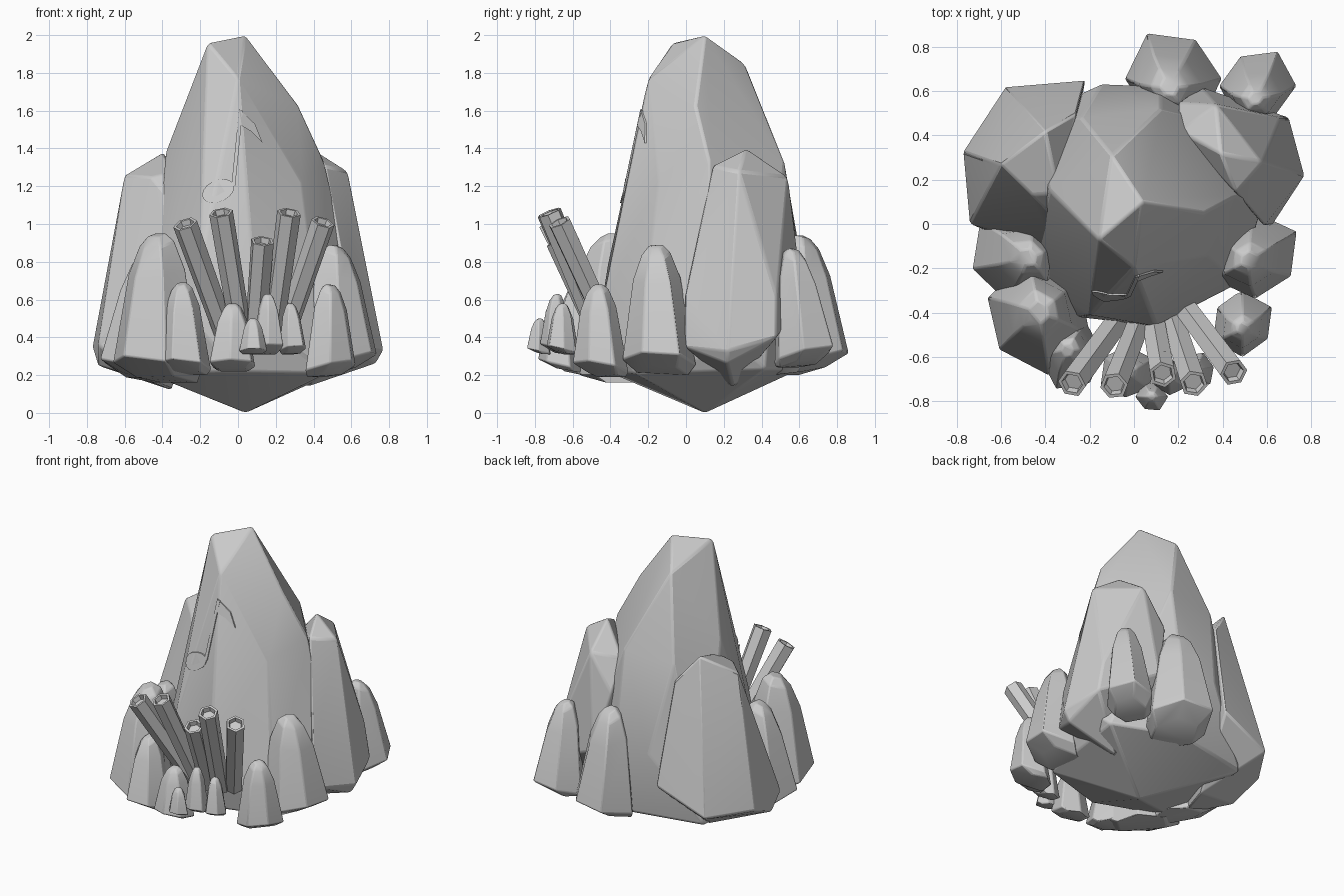
import bpy
import bmesh
from math import sin, cos, pi, radians
from mathutils import Vector
from mathutils.bvhtree import BVHTree

if "Cube" in bpy.data.objects:
    bpy.data.objects.remove(bpy.data.objects["Cube"], do_unlink=True)

# One stone grey for everything
stone = bpy.data.materials.new("stone_grey")
stone.use_nodes = True
grey = (0.6, 0.6, 0.6, 1)
stone.diffuse_color = grey
stone.node_tree.nodes["Principled BSDF"].inputs["Base Color"].default_value = grey


def add_object(name, bm, bevel=0.0):
    """Turn a bmesh into a shaded object with optional worn edges."""
    bmesh.ops.recalc_face_normals(bm, faces=bm.faces[:])
    mesh = bpy.data.meshes.new(name)
    bm.to_mesh(mesh)
    bm.free()
    mesh.materials.append(stone)
    obj = bpy.data.objects.new(name, mesh)
    bpy.context.collection.objects.link(obj)
    bpy.ops.object.select_all(action="DESELECT")
    obj.select_set(True)
    bpy.context.view_layer.objects.active = obj
    bpy.ops.object.shade_smooth_by_angle(angle=radians(18))
    if bevel:
        mod = obj.modifiers.new("worn_edges", "BEVEL")
        mod.width = bevel
        mod.segments = 2
        mod.limit_method = "ANGLE"
        mod.angle_limit = radians(18)
    return obj


def hull(points):
    """Faceted boulder wrapped around a few corner points."""
    bm = bmesh.new()
    for p in points:
        bm.verts.new(p)
    out = bmesh.ops.convex_hull(bm, input=bm.verts[:])
    spare = {g for key in ("geom_interior", "geom_unused") for g in out[key]
             if isinstance(g, bmesh.types.BMVert)}
    if spare:
        bmesh.ops.delete(bm, geom=list(spare), context="VERTS")
    bmesh.ops.dissolve_limit(bm, angle_limit=radians(5),
                             verts=bm.verts[:], edges=bm.edges[:])
    return bm


def hexagon(radius, z, matrix):
    return [matrix @ Vector((radius * cos(radians(30 + 60 * k)),
                             radius * sin(radians(30 + 60 * k)), z)) for k in range(6)]


# Central peak: crown, shoulders, skirt and pointed underside
crown = [(0.04, 0.1, 2), (-0.16, -0.07, 1.96), (-0.1, 0.31, 1.85),
         (0, -0.2, 1.77), (0.32, 0.05, 1.63)]
shoulders = [(0.12, 0.52, 1.33), (-0.24, 0.48, 1.3), (0, -0.3, 1.27),
             (-0.38, 0.15, 1.39), (0.45, 0.12, 1.35), (-0.34, -0.1, 1.05),
             (0.52, 0.12, 1.05), (0.34, -0.15, 1.2), (-0.2, -0.41, 0.8)]
skirt = [(0.1, -0.46, 0.5), (-0.25, -0.42, 0.5), (0.43, -0.26, 0.45),
         (-0.4, -0.22, 0.35), (0.57, 0.05, 0.7), (0.6, 0.3, 0.35),
         (-0.42, 0.4, 0.4), (0.12, 0.62, 0.7), (-0.15, 0.63, 0.7)]
base = [(0.04, 0.1, 0), (0, -0.42, 0.22), (0.47, -0.27, 0.21), (-0.48, -0.22, 0.21),
        (0.55, 0.42, 0.23), (-0.48, 0.48, 0.23), (0.1, 0.6, 0.23)]
peak = hull(crown + shoulders + skirt + base)
surface = BVHTree.FromBMesh(peak)
add_object("central_peak", peak, 0.012)

# Two large flanking boulders
add_object("right_boulder", hull([
    (-0.4, 0.42, 1.38), (-0.6, 0.27, 1.26), (-0.34, 0.14, 1.28),
    (-0.46, 0.13, 1.25), (-0.26, 0.5, 1.2), (-0.65, 0.3, 0.95),
    (-0.33, 0, 1.1), (-0.77, 0.33, 0.35), (-0.74, 0, 0.36),
    (-0.58, 0.62, 0.35), (-0.22, 0.65, 0.5), (-0.36, -0.11, 0.8),
    (-0.74, 0.1, 0.25), (-0.35, 0.25, 0.12), (-0.5, -0.1, 0.18)]), 0.012)
add_object("left_boulder", hull([
    (0.39, 0.32, 1.4), (0.58, 0.28, 1.28), (0.46, 0.14, 1.31),
    (0.37, 0.54, 1.25), (0.2, 0.42, 1.2), (0.63, 0.24, 1), (0.2, 0.55, 1),
    (0.77, 0.22, 0.33), (0.7, 0.48, 0.4), (0.66, 0.48, 0.62),
    (0.59, -0.01, 0.62), (0.62, -0.01, 0.35),
    (0.3, 0.62, 0.6), (0.73, 0.22, 0.26), (0.35, 0.25, 0.13)]), 0.012)


def small_rock(name, x, y, z0, z1, r, lean, turn):
    """Six-sided standing stone: underside cut on a slant, blunt leaning tip."""
    outward = Vector((x, y)).normalized()
    points = []
    for t, s in ((0, 0.7), (0.1, 1), (0.74, 0.65), (0.93, 0.4), (1, 0.2)):
        for k in range(6):
            a = radians(turn + 60 * k)
            wobble = 1 + 0.09 * cos(2 * a + x * 9)
            facing = outward.x * cos(a) + outward.y * sin(a)
            rise = 0.08 * facing if t < 0.2 else -0.04 * facing
            # The lowest ring keeps to the inner side
            inset = 0.3 * r if t == 0 else 0
            points.append((x + lean[0] * t + r * s * wobble * cos(a) - outward.x * inset,
                           y + lean[1] * t + r * s * wobble * sin(a) - outward.y * inset,
                           min(z1, z0 + (z1 - z0) * (t + max(rise, -t)))))
    add_object(name, hull(points), 0.008)


small_rock("back_stone", 0.18, 0.66, 0.2, 0.94, 0.22, (-0.02, -0.04), 0)
small_rock("back_left_stone", 0.56, 0.63, 0.24, 0.87, 0.17, (-0.01, -0.06), 0)
small_rock("left_stone", 0.55, -0.14, 0.2, 0.89, 0.2, (-0.03, -0.02), 30)
small_rock("front_left_stone", 0.49, -0.45, 0.19, 0.68, 0.145, (0, -0.02), 30)
small_rock("right_stone", -0.54, -0.15, 0.16, 0.86, 0.21, (0.06, 0), 15)
small_rock("front_right_stone", -0.43, -0.42, 0.16, 0.95, 0.25, (0, 0.02), 40)
small_rock("front_stone_outer", -0.28, -0.6, 0.2, 0.69, 0.15, (-0.02, 0.03), 5)
small_rock("front_stone_middle", -0.03, -0.67, 0.22, 0.58, 0.125, (0, 0), 25)
small_rock("front_pebble", 0.08, -0.78, 0.31, 0.5, 0.07, (0, 0), 0)
small_rock("front_stone_slim", 0.16, -0.69, 0.31, 0.63, 0.085, (0, 0), 30)
small_rock("front_stone_inner", 0.29, -0.66, 0.31, 0.58, 0.08, (-0.01, 0), 12)


def pipe(name, foot, top, r):
    """Hollow-ended hexagonal crystal pipe with a few small studs."""
    foot, top = Vector(foot), Vector(top)
    axis = top - foot
    size = axis.length
    matrix = axis.to_track_quat("Z", "Y").to_matrix().to_4x4()
    matrix.translation = foot
    bm = bmesh.new()
    levels = [(r * 0.9, 0), (r, size), (r * 0.75, size), (r * 0.65, size - 0.03)]
    rings = [[bm.verts.new(p) for p in hexagon(rad, z, matrix)] for rad, z in levels]
    for low, high in zip(rings, rings[1:]):
        for k in range(6):
            n = (k + 1) % 6
            bm.faces.new((low[k], low[n], high[n], high[k]))
    bm.faces.new(rings[0])
    bm.faces.new(rings[-1])
    # Studs on the sides near the open end
    for side, drop in ((0, 0.09), (60, 0.13), (0, 0.18), (120, 0.08)):
        a = radians(side)
        out = Vector((cos(a), sin(a), 0))
        across = Vector((-sin(a), cos(a), 0))
        centre = out * (r * cos(pi / 6) + 0.001) + Vector((0, 0, size - drop))
        disc = [centre + across * 0.009 * cos(k * pi / 4)
                + Vector((0, 0, 0.009 * sin(k * pi / 4))) for k in range(8)]
        bm.faces.new([bm.verts.new(matrix @ p) for p in disc])
    add_object(name, bm)


pipe("pipe_1", (-0.06, -0.42, 0.4), (-0.28, -0.72, 1), 0.066)
pipe("pipe_2", (0.02, -0.45, 0.4), (-0.09, -0.73, 1.06), 0.064)
pipe("pipe_3", (0.09, -0.45, 0.4), (0.13, -0.68, 0.91), 0.064)
pipe("pipe_4", (0.18, -0.45, 0.4), (0.27, -0.72, 1.06), 0.064)
pipe("pipe_5", (0.24, -0.39, 0.4), (0.45, -0.67, 1.01), 0.064)


def relief(name, outline):
    """Thin plate that follows the front of the central peak."""
    bm = bmesh.new()
    front, back = [], []
    for x, z in outline:
        hit = surface.ray_cast(Vector((x, -2, z)), Vector((0, 1, 0)))[0]
        y = hit.y if hit else -0.25
        front.append(bm.verts.new((x, y - 0.008, z)))
        back.append(bm.verts.new((x, y + 0.001, z)))
    bm.faces.new(front)
    bm.faces.new(back[::-1])
    for k in range(len(front)):
        n = (k + 1) % len(front)
        bm.faces.new((front[k], back[k], back[n], front[n]))
    add_object(name, bm)


# Raised round mark, stem and hooked tip on the front face
relief("mark_round", [(-0.105 + 0.085 * cos(k * pi / 8),
                       1.175 + 0.06 * sin(k * pi / 8) + 0.02 * cos(k * pi / 8))
                      for k in range(16)])
for k in range(4):
    low, high = 1.2 + 0.1 * k, 1.3 + 0.1 * k
    shift = 0.01 * k - 0.035
    relief("mark_stem_%d" % (k + 1), [(shift, low), (shift + 0.02, low),
                                      (shift + 0.03, high), (shift + 0.01, high)])
relief("mark_hook", [(0.005, 1.61), (0.02, 1.52), (0.07, 1.49),
                     (0.13, 1.43), (0.09, 1.53)])
